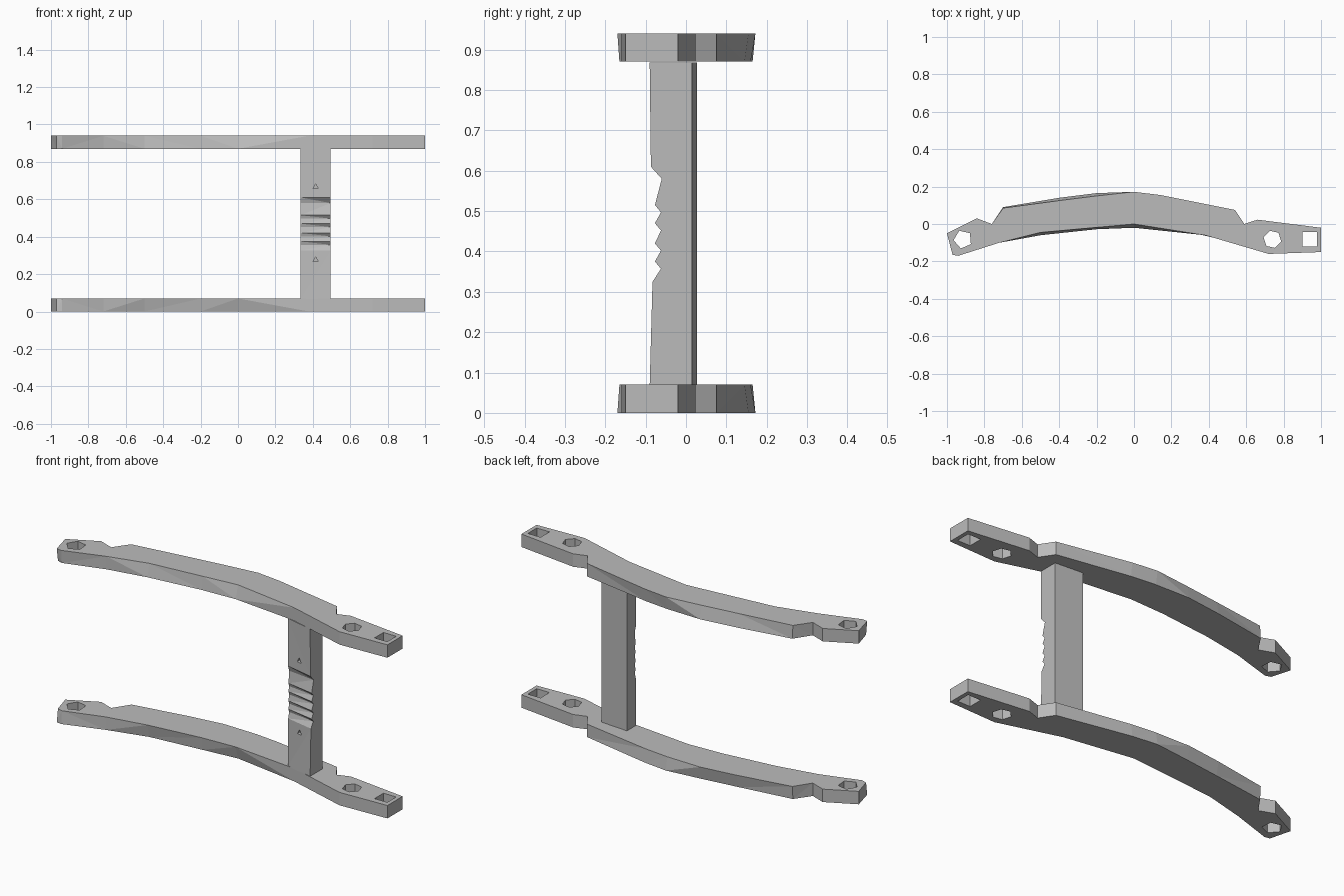
import bpy
import bmesh
from math import pi

if "Cube" in bpy.data.objects:
    bpy.data.objects.remove(bpy.data.objects["Cube"], do_unlink=True)

HEIGHT, THICK = 0.94, 0.07

grey = bpy.data.materials.new("mid grey")
grey.use_nodes = True
grey.diffuse_color = (0.5, 0.5, 0.5, 1)
grey.node_tree.nodes["Principled BSDF"].inputs["Base Color"].default_value = (0.5, 0.5, 0.5, 1)


def loft(name, ring_a, ring_b):
    """Solid between two matching rings of points, flat shaded."""
    bm = bmesh.new()
    a = [bm.verts.new(p) for p in ring_a]
    b = [bm.verts.new(p) for p in ring_b]
    bm.faces.new(a)
    bm.faces.new(b)
    n = len(a)
    sides = [bm.faces.new((a[i], a[(i + 1) % n], b[(i + 1) % n], b[i])) for i in range(n)]
    bmesh.ops.triangulate(bm, faces=sides)
    bmesh.ops.recalc_face_normals(bm, faces=bm.faces)
    mesh = bpy.data.meshes.new(name)
    bm.to_mesh(mesh)
    bm.free()
    mesh.materials.append(grey)
    obj = bpy.data.objects.new(name, mesh)
    bpy.context.collection.objects.link(obj)
    return obj


def cut(obj, sides, radius, depth, location, rotation):
    """Cut a prism-shaped hole out of an object."""
    bpy.ops.mesh.primitive_cylinder_add(vertices=sides, radius=radius, depth=depth,
                                        location=location, rotation=rotation)
    cutter = bpy.context.object
    cutter.hide_render = True
    cutter.data.materials.append(grey)
    mod = obj.modifiers.new("hole", 'BOOLEAN')
    mod.operation = 'DIFFERENCE'
    mod.solver = 'EXACT'
    mod.object = cutter
    bpy.context.view_layer.objects.active = obj
    bpy.ops.object.modifier_apply(modifier=mod.name)
    bpy.data.objects.remove(cutter, do_unlink=True)


# Bowed plate outline: x, y on the outer face, y on the inner face
outline = [
    (-1.0, -0.05, -0.05), (-0.84, 0.03, 0.03), (-0.76, 0.0, 0.0), (-0.70, 0.085, 0.09),
    (-0.40, 0.125, 0.14), (-0.20, 0.15, 0.165), (0.0, 0.172, 0.16), (0.14, 0.155, 0.145),
    (0.54, 0.075, 0.075), (0.59, 0.0, 0.0), (0.66, 0.023, 0.023), (1.0, -0.02, -0.02),
    (1.0, -0.15, -0.15), (0.72, -0.16, -0.16), (0.38, -0.06, -0.06), (0.0, 0.0, -0.02),
    (-0.2, -0.018, -0.028), (-0.5, -0.045, -0.06), (-0.72, -0.1, -0.1),
    (-0.94, -0.17, -0.165), (-0.97, -0.165, -0.155),
]

# Hole position, sides, radius and turn
holes = [(-0.915, 5, 0.05, 0.4), (0.74, 6, 0.048, 0.3), (0.94, 4, 0.054, pi / 4)]

for name, z_out, z_in in (("lower_plate", 0, THICK), ("upper_plate", HEIGHT, HEIGHT - THICK)):
    plate = loft(name, [(x, y, z_out) for x, y, _ in outline],
                 [(x, y, z_in) for x, _, y in outline])
    for x, sides, radius, turn in holes:
        cut(plate, sides, radius, 0.3, (x, -0.082, z_out), (0, 0, turn))

# Upright post: notched front profile (y, z), teeth fading towards its right side
front = [(-0.09, 0.868), (-0.087, 0.61), (-0.06, 0.58)]
for z in (0.515, 0.47, 0.42, 0.375):
    front += [(-0.077, z), (-0.062, z - 0.018)]
front += [(-0.083, 0.325), (-0.09, 0.067)]
back = [(0.067, 0), (0.868, 0)]
left_ring = [(0.495, y, z) for y, z in front] + [(0.495, 0.015, z) for z, _ in back]
right_ring = [(0.335, -0.052 + 0.4 * (y + 0.09), z) for y, z in front]
right_ring += [(0.335, 0.027, z) for z, _ in back]
post = loft("notched_post", left_ring, right_ring)

# Small triangular pits above and below the teeth
for z in (0.665, 0.275):
    cut(post, 3, 0.017, 0.06, (0.415, -0.07, z), (pi / 2, 0, 0))
